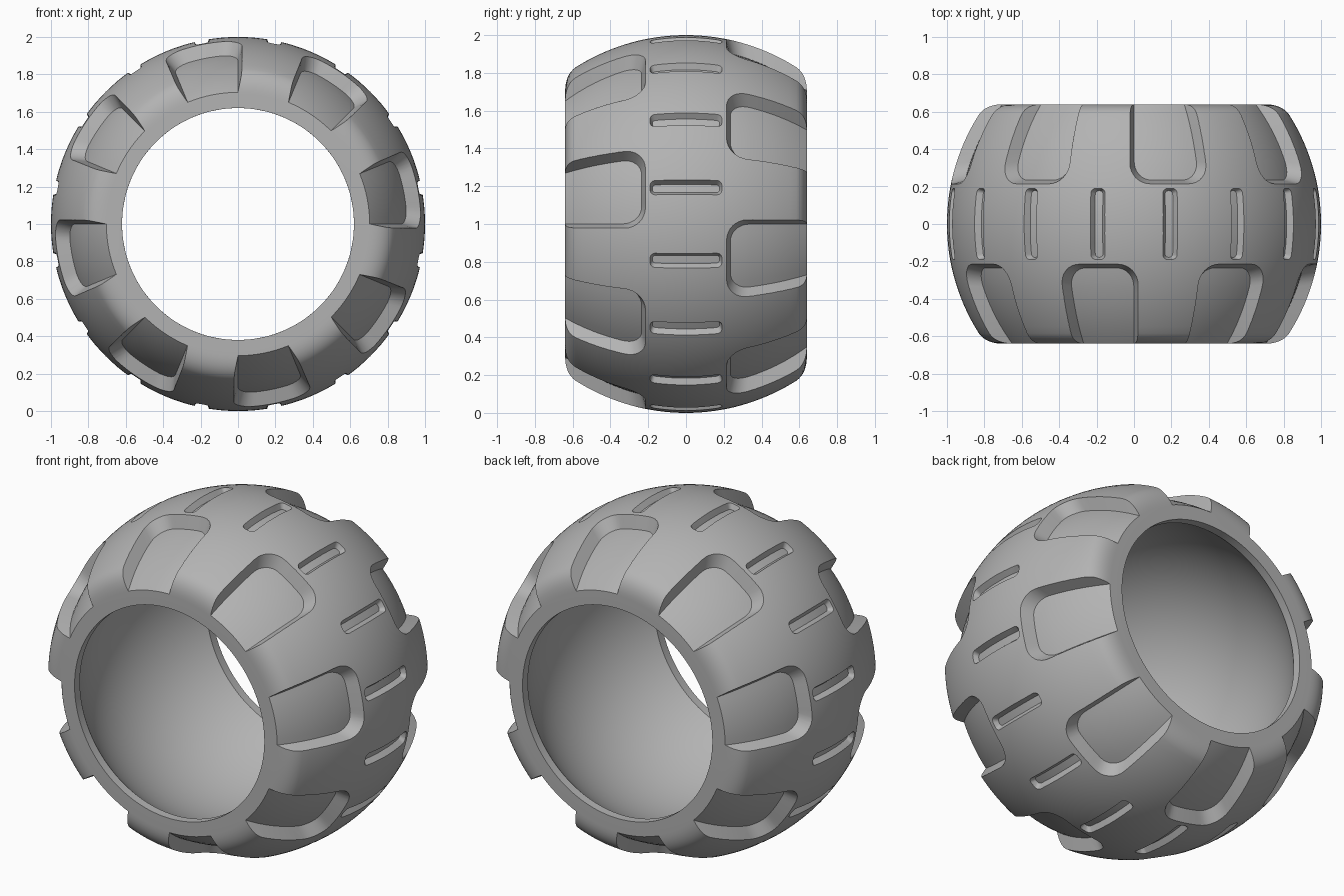
import bpy, bmesh, math
from mathutils import Matrix, Vector

if "Cube" in bpy.data.objects:
    bpy.data.objects.remove(bpy.data.objects["Cube"])

HALF = 0.64          # half the tyre width
CROWN = 1.09         # radius of the crown arc across the width
OFFSET = CROWN - 1   # arc centre lies this far past the axle


def arc_radius(y, depth=0.0):
    """Distance from the axle to the crown arc, sunk by depth."""
    return math.sqrt((CROWN - depth) ** 2 - y * y) - OFFSET


def wheel_point(angle, y, r):
    return Vector((r * math.sin(angle), y, 1 + r * math.cos(angle)))


def make_object(name, bm):
    bmesh.ops.recalc_face_normals(bm, faces=bm.faces)
    mesh = bpy.data.meshes.new(name)
    bm.to_mesh(mesh)
    bm.free()
    obj = bpy.data.objects.new(name, mesh)
    bpy.context.collection.objects.link(obj)
    return obj


# Tyre carcass: closed profile (y, radius) spun around the axle
def tyre_profile():
    half = []
    steps = 16
    for i in range(steps + 1):                       # crown
        y = 0.585 * i / steps
        half.append((y, arc_radius(y)))
    y0, r0 = half[-1]
    for i in range(1, 9):                            # rounded shoulder
        t = i / 8
        a, b, c = (1 - t) ** 2, 2 * t * (1 - t), t * t
        half.append((a * y0 + b * HALF + c * HALF,
                     a * r0 + b * 0.79 + c * 0.70))
    half.append((HALF, 0.62))                        # flat rim face
    for i in range(steps):                           # hollow inside
        y = 0.59 * (1 - i / steps)
        half.append((y, arc_radius(y, 0.167)))
    half.append((0, arc_radius(0, 0.167)))
    return half + [(-y, r) for y, r in reversed(half[1:-1])]


bm = bmesh.new()
ring = [bm.verts.new(wheel_point(0, y, r)) for y, r in tyre_profile()]
edges = [bm.edges.new((ring[i - 1], ring[i])) for i in range(len(ring))]
bmesh.ops.spin(bm, geom=ring + edges, cent=(0, 0, 1), axis=(0, 1, 0),
               angle=math.tau, steps=144, use_merge=True)
bmesh.ops.remove_doubles(bm, verts=bm.verts, dist=0.0001)
tyre = make_object("tyre", bm)


def add_cutter(bm, centre, sections, depth, columns, side=1):
    """Loft a curved-floor cutter; sections hold (y, width) at mouth and floor."""
    above = -0.2
    rings = []
    for (mouth_y, mouth_w), (floor_y, floor_w) in sections:
        rows = []
        for d in (above, depth):
            # continue the sloped wall past the mouth
            t = d / depth
            y = mouth_y + (floor_y - mouth_y) * t
            w = mouth_w + (floor_w - mouth_w) * t
            r = arc_radius(y, d)
            rows.append([bm.verts.new(wheel_point(
                centre + w * (2 * k / columns - 1), side * y, r))
                for k in range(columns + 1)])
        rings.append(rows)
    for (top_a, low_a), (top_b, low_b) in zip(rings, rings[1:]):
        for k in range(columns):
            for a, b in ((top_a, top_b), (low_a, low_b)):
                bm.faces.new((a[k], a[k + 1], b[k + 1], b[k]))
        for k in (0, columns):
            bm.faces.new((top_a[k], low_a[k], low_b[k], top_b[k]))
    for top, low in (rings[0], rings[-1]):
        for k in range(columns):
            bm.faces.new((top[k], top[k + 1], low[k + 1], low[k]))


def rounded_end(y, width, radius, steps):
    """(y, half angle) along a rounded corner, starting at the end edge."""
    return [(y + radius * (1 - math.cos(a)),
             width - radius * (1 - math.sin(a)))
            for a in (math.pi / 2 * i / steps for i in range(steps + 1))]


# Side pockets: open at the rim, rounded towards the crown
def pocket_sections():
    mouth = rounded_end(0.215, math.radians(12.3), 0.11, 8)
    floor = rounded_end(0.235, math.radians(11.2), 0.10, 8)
    for i in range(1, 9):
        y = 0.33 + 0.40 * i / 8
        mouth.append((y, mouth[-1][1]))
        floor.append((y, floor[-1][1]))
    return list(zip(mouth, floor))


# Crown slots: short rounded grooves across the middle
def slot_sections():
    mouth = rounded_end(-0.19, 0.036, 0.025, 5)
    floor = rounded_end(-0.178, 0.022, 0.018, 5)
    for y in (-0.1, -0.05):
        mouth.append((y, 0.036))
        floor.append((y, 0.022))
    half = list(zip(mouth, floor))
    mirrored = [((-a, b), (-c, d)) for (a, b), (c, d) in reversed(half)]
    return half + mirrored


bm = bmesh.new()
turn = math.tau / 16
for i in range(8):
    for side in (-1, 1):
        add_cutter(bm, side * turn / 2 + 2 * i * turn, pocket_sections(),
                   0.07, 8, side)
for i in range(16):
    add_cutter(bm, (i + 0.5) * turn, slot_sections(), 0.032, 2)
cutter = make_object("tread_cutter", bm)

# Carve the tread
carve = tyre.modifiers.new("carve_tread", "BOOLEAN")
carve.operation = "DIFFERENCE"
carve.solver = "EXACT"
carve.object = cutter
bpy.ops.object.select_all(action="DESELECT")
bpy.context.view_layer.objects.active = tyre
tyre.select_set(True)
bpy.ops.object.modifier_apply(modifier=carve.name)
bpy.data.objects.remove(cutter)

# Single rubber colour
rubber = bpy.data.materials.new("grey_rubber")
rubber.use_nodes = True
colour = (0.45, 0.45, 0.45, 1)
rubber.diffuse_color = colour
rubber.node_tree.nodes["Principled BSDF"].inputs["Base Color"].default_value = colour
tyre.data.materials.clear()
tyre.data.materials.append(rubber)
bpy.ops.object.shade_smooth_by_angle(angle=math.radians(30))
